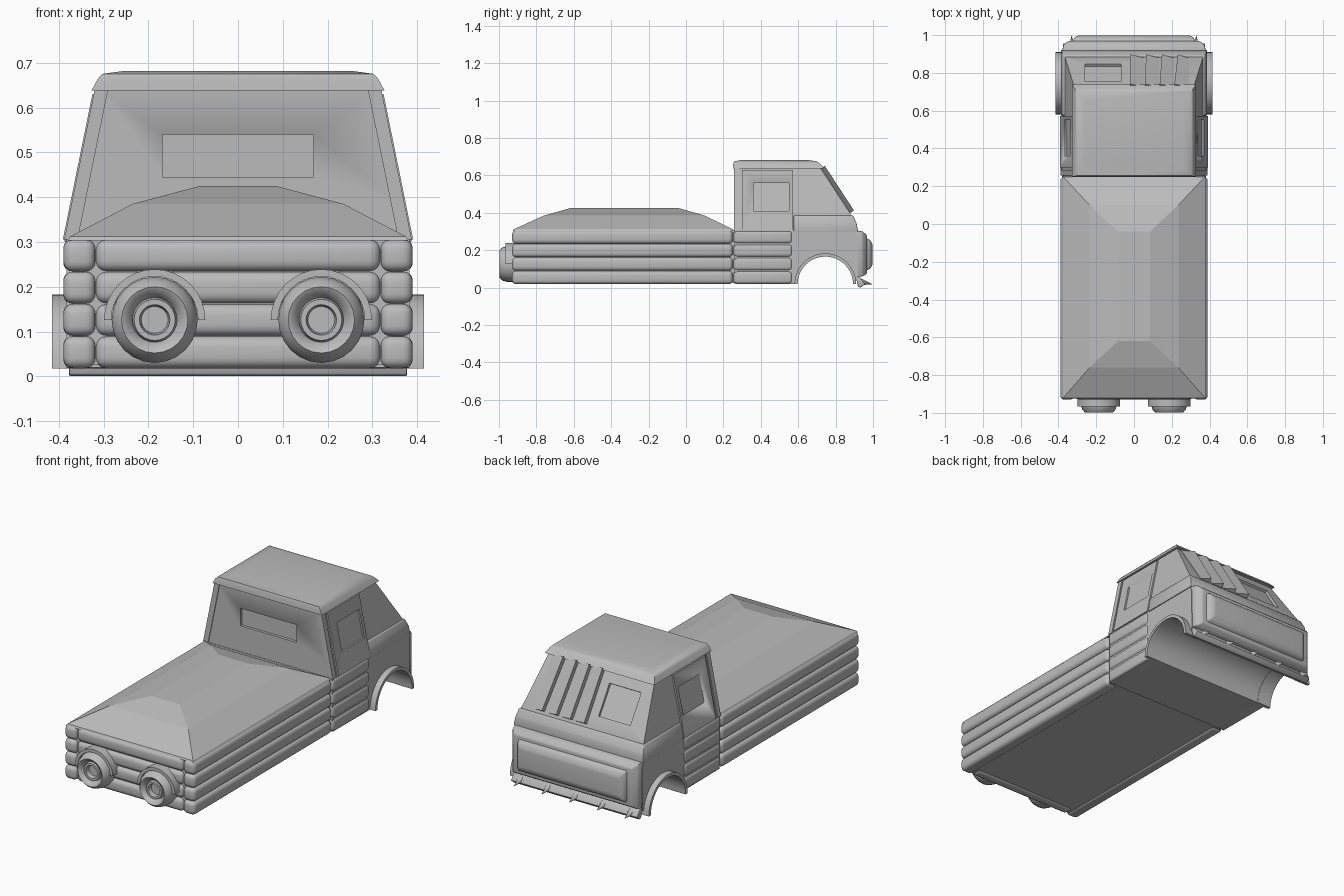
import bpy, bmesh, math
from mathutils import Vector, Matrix

if "Cube" in bpy.data.objects:
    bpy.data.objects.remove(bpy.data.objects["Cube"])

paint = bpy.data.materials.new("plain_grey")
paint.use_nodes = True
grey = (0.5, 0.5, 0.5, 1)
paint.diffuse_color = grey
paint.node_tree.nodes["Principled BSDF"].inputs["Base Color"].default_value = grey


def finish(name, bm, bevel=0, segments=2, angle=35):
    """Bevel sharp edges, make the object and shade it."""
    bmesh.ops.recalc_face_normals(bm, faces=bm.faces)
    if bevel:
        bmesh.ops.bevel(bm, geom=list(bm.edges), offset=bevel, segments=segments,
                        profile=0.5, affect='EDGES', clamp_overlap=True)
    mesh = bpy.data.meshes.new(name)
    bm.to_mesh(mesh)
    bm.free()
    mesh.materials.append(paint)
    ob = bpy.data.objects.new(name, mesh)
    bpy.context.collection.objects.link(ob)
    bpy.ops.object.select_all(action='DESELECT')
    ob.select_set(True)
    bpy.context.view_layer.objects.active = ob
    bpy.ops.object.shade_smooth_by_angle(angle=math.radians(angle))
    return ob


def skin(name, rings, bevel=0, segments=2, angle=35):
    """Join rings of points into a closed solid."""
    bm = bmesh.new()
    rows = [[bm.verts.new(p) for p in ring] for ring in rings]
    n = len(rows[0])
    for a, b in zip(rows, rows[1:]):
        for i in range(n):
            j = (i + 1) % n
            bm.faces.new((a[i], a[j], b[j], b[i]))
    bm.faces.new(rows[0])
    bm.faces.new(rows[-1])
    return finish(name, bm, bevel, segments, angle)


def stack(name, levels, **kw):
    """Rectangles (z, half width, y min, y max) stacked upward."""
    return skin(name, [[(-w, a, z), (w, a, z), (w, b, z), (-w, b, z)]
                       for z, w, a, b in levels], **kw)


def box(name, x, y, z, **kw):
    return skin(name, [[(x[0], y[0], h), (x[1], y[0], h), (x[1], y[1], h), (x[0], y[1], h)]
                       for h in z], **kw)


def cut(target, cutter):
    """Subtract the cutter, bake the result and drop the cutter."""
    mod = target.modifiers.new("cut", 'BOOLEAN')
    mod.operation, mod.solver, mod.object = 'DIFFERENCE', 'EXACT', cutter
    cutter.hide_render = True
    bpy.context.view_layer.objects.active = target
    bpy.ops.object.modifier_apply(modifier=mod.name)
    bpy.data.objects.remove(cutter)


def arc(cy, cz, r, n, start=0, end=math.pi):
    return [(cy + r * math.cos(start + (end - start) * i / n),
             cz + r * math.sin(start + (end - start) * i / n)) for i in range(n + 1)]


# Load bed: floor, core, sloped cover
box("bed_core", (-0.37, 0.37), (-0.91, 0.26), (0.025, 0.306))
stack("bed_cover", [(0.303, 0.38, -0.925, 0.255), (0.312, 0.375, -0.92, 0.25),
                    (0.385, 0.235, -0.76, 0.1), (0.425, 0.085, -0.62, -0.04)], angle=8)

# Stacked rounded planks on the bed sides, bed end and cab sides
for k in range(4):
    z = (0.018 + 0.072 * k, 0.09 + 0.072 * k)
    box(f"end_plank_{k}", (-0.318, 0.318), (-0.928, -0.86), z, bevel=0.024, segments=4, angle=60)
    for side, s in (("left", 1), ("right", -1)):
        x = sorted((0.318 * s, 0.39 * s))
        box(f"{side}_bed_plank_{k}", x, (-0.93, 0.25), z, bevel=0.022, segments=4, angle=60)
        box(f"{side}_cab_plank_{k}", x, (0.254, 0.57), z, bevel=0.02, segments=4, angle=60)

# Lower cab with the wheel tunnel
profile = [(0.26, 0.02), (0.26, 0.31), (0.9, 0.31), (0.917, 0.28), (0.92, 0.06), (0.9, 0.02)]
profile += arc(0.745, 0.018, 0.15, 20)
skin("lower_cab", [[(x, y, z) for y, z in profile] for x in (-0.383, 0.383)], angle=30)
stack("rear_belt", [(0.3, 0.388, 0.575, 0.92), (0.345, 0.383, 0.575, 0.912),
                    (0.385, 0.374, 0.575, 0.893)], bevel=0.004, angle=40)

# Upper cab with window recesses at the front and on the rear slope
cab = stack("upper_cab", [(0.3, 0.383, 0.26, 0.91), (0.385, 0.366, 0.26, 0.885),
                          (0.645, 0.313, 0.26, 0.715)])
cut(cab, box("front_window_cutter", (-0.168, 0.168), (0.2, 0.275), (0.445, 0.54)))

slope_dir = Vector((0, 0.17, -0.26)).normalized()
slope_out = Vector((0, 0.26, 0.17)).normalized()
slope_top = Vector((0, 0.715, 0.645))


def on_slope(x, down, out):
    return slope_top + Vector((x, 0, 0)) + slope_dir * down + slope_out * out


cut(cab, skin("rear_window_cutter",
              [[on_slope(x, d, o) for x, d in ((-0.26, 0.07), (-0.07, 0.07), (-0.07, 0.24), (-0.26, 0.24))]
               for o in (-0.014, 0.05)]))

# Slanted louvres on the rear slope
for k in range(4):
    x = -0.02 + 0.078 * k
    skin(f"louvre_{k}", [[on_slope(x + 0.006 * k * t, d, -0.01), on_slope(x + 0.006 * k * t, d, 0.026),
                          on_slope(x + 0.076, d, 0.003), on_slope(x + 0.076, d, -0.01)]
                         for t, d in ((0, 0.01), (1, 0.295))], angle=20)

# Doors standing proud of the cab, each with a recessed window
door = stack("doors", [(0.305, 0.391, 0.3, 0.572), (0.63, 0.325, 0.3, 0.572)])
cut(door, box("door_window_cutter", (-0.5, 0.5), (0.36, 0.55), (0.41, 0.56)))
for side, s in (("left", 1), ("right", -1)):
    skin(f"{side}_pillar", [[(s * (w - 0.03), 0.256, z), (s * w, 0.256, z), (s * w, 0.285, z),
                             (s * (w - 0.03), 0.285, z)] for z, w in ((0.305, 0.388), (0.64, 0.32))])

# Roof cap
stack("roof", [(0.638, 0.327, 0.25, 0.738), (0.664, 0.313, 0.253, 0.715),
               (0.675, 0.303, 0.258, 0.7), (0.681, 0.26, 0.29, 0.66)], angle=50)

# Wheel arch flares
for side, s in (("left", 1), ("right", -1)):
    ring = arc(0.745, 0.018, 0.165, 20) + arc(0.745, 0.018, 0.148, 20)[::-1]
    skin(f"{side}_wheel_arch", [[(s * x, y, z) for y, z in ring] for x in (0.33, 0.415)], angle=40)


# Raised rear panel
def rear_ring(y, w, low, high):
    return [(-w, y, low), (w, y, low), (w, y, high), (-w, y, high)]


skin("rear_body", [rear_ring(0.9, 0.383, 0.055, 0.308), rear_ring(0.945, 0.375, 0.06, 0.3),
                   rear_ring(0.968, 0.35, 0.075, 0.28)], bevel=0.006, angle=40)
skin("rear_panel", [rear_ring(0.95, 0.33, 0.085, 0.27), rear_ring(0.985, 0.318, 0.1, 0.255),
                    rear_ring(0.998, 0.295, 0.125, 0.23)], bevel=0.008, angle=40)

# Spiked bumper bar
bar = [(0.908, 0.055), (0.93, 0.055), (0.957, 0.02), (0.935, 0.0), (0.92, 0.004)]
skin("bumper_bar", [[(x, y, z) for y, z in bar] for x in (-0.377, 0.377)], bevel=0.003)
for k in range(5):
    bm = bmesh.new()
    tilt = Matrix.Translation((-0.33 + 0.165 * k, 0.965, 0.024)) @ Matrix.Rotation(math.radians(-103), 4, 'X')
    bmesh.ops.create_cone(bm, cap_ends=True, segments=10, radius1=0.018, radius2=0,
                          depth=0.07, matrix=tilt)
    finish(f"bumper_spike_{k}", bm, angle=50)

# Round end lamps with hooded tops
lamp = [(0.096, -0.91), (0.096, -0.955), (0.088, -0.982), (0.074, -0.998), (0.062, -0.992),
        (0.05, -0.968), (0.046, -0.985), (0.034, -0.985), (0.03, -0.962), (0.002, -0.962)]
for side, s in (("left", 1), ("right", -1)):
    cx = 0.186 * s
    skin(f"{side}_lamp", [[(cx + a, y, b) for a, b in arc(0, 0.126, r, 24, 0, math.tau)[:-1]]
                          for r, y in lamp], angle=45)
    hood = arc(cx, 0.126, 0.113, 16) + arc(cx, 0.126, 0.097, 16)[::-1]
    skin(f"{side}_lamp_hood", [[(a, y, b) for a, b in hood] for y in (-0.91, -0.965)], angle=40)
